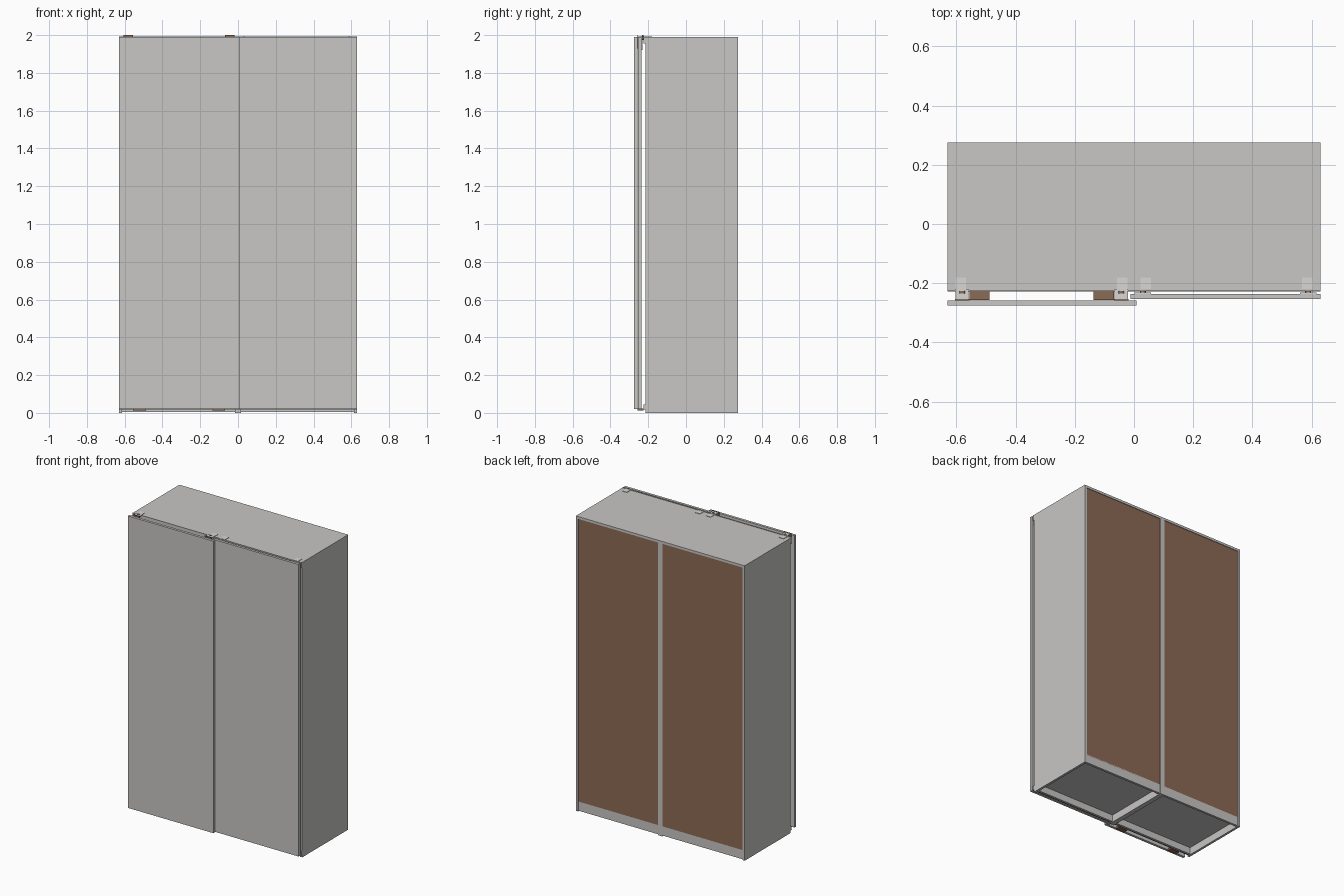
import bpy

cube = bpy.data.objects.get("Cube")
if cube:
    bpy.data.objects.remove(cube, do_unlink=True)


def material(name, rgb):
    m = bpy.data.materials.new(name)
    m.use_nodes = True
    m.diffuse_color = (*rgb, 1)
    m.node_tree.nodes["Principled BSDF"].inputs["Base Color"].default_value = (*rgb, 1)
    return m


GREY = material("warm grey laminate", (0.58, 0.57, 0.56))
BROWN = material("brown hardboard", (0.26, 0.145, 0.09))
STEEL = material("pale steel", (0.68, 0.68, 0.67))


def box(name, x, y, z, mat=GREY):
    """Box from (min, max) ranges on each axis."""
    bpy.ops.mesh.primitive_cube_add(size=1)
    o = bpy.context.object
    o.name = name
    o.location = [(a + b) / 2 for a, b in (x, y, z)]
    o.scale = [b - a for a, b in (x, y, z)]
    bpy.ops.object.transform_apply(location=False, rotation=False, scale=True)
    o.data.materials.append(mat)
    return o


def wheel(name, x, y, z, radius, depth, mat):
    bpy.ops.mesh.primitive_cylinder_add(vertices=16, radius=radius, depth=depth,
                                        location=(x, y, z), rotation=(1.5708, 0, 0))
    o = bpy.context.object
    o.name = name
    o.data.materials.append(mat)
    bpy.ops.object.shade_smooth_by_angle()


W, FRONT, BACK, TOP = 0.63, -0.215, 0.275, 1.99
T = 0.016          # board thickness
FLOOR = 0.05       # underside of the bottom board

# Two carcasses standing side by side
for side, s in (("left", 1), ("right", -1)):
    def span(a, b):
        return tuple(sorted((s * a, s * b)))
    inner = span(T, W - T)
    box(side + "_outer_side", span(W - T, W), (FRONT, BACK), (0, TOP))
    box(side + "_inner_side", span(0, T), (FRONT, BACK), (0, TOP))
    box(side + "_top_board", inner, (FRONT, BACK), (TOP - T, TOP))
    box(side + "_bottom_board", inner, (FRONT, BACK - 0.004), (FLOOR, FLOOR + T))
    box(side + "_front_plinth", inner, (FRONT + 0.01, FRONT + 0.01 + T), (0.004, FLOOR))
    box(side + "_back_plinth", inner, (BACK - 0.004 - T, BACK - 0.004), (0.004, FLOOR))
    box(side + "_back_panel", inner, (BACK - 0.008, BACK - 0.004), (FLOOR + 0.008, TOP - T), BROWN)

# Rails along the front edges
box("top_rail", (-W, W), (-0.224, FRONT), (1.955, TOP))
box("top_rail_lip", (-W, W), (-0.226, -0.222), (TOP - 0.004, TOP + 0.003))
box("bottom_rail", (-W, W), (-0.224, FRONT), (0.018, 0.045))
box("bottom_rail_lip", (-W, W), (-0.228, -0.222), (0.018, 0.022))

# Sliding doors, the right one running in front
box("right_door", (-W, 0.009), (-0.275, -0.258), (0.02, TOP))
box("left_door", (-0.012, W), (-0.253, -0.236), (0.02, TOP))

# Runners for the front door
for i, x in enumerate((-0.58, -0.043)):
    box(f"top_bracket_{i}", (x - 0.022, x + 0.022), (-0.258, -0.22), (TOP + 0.002, TOP + 0.006), STEEL)
    box(f"bracket_edge_{i}", (x - 0.025, x + 0.025), (-0.258, -0.254), (TOP - 0.06, 2.0), BROWN)
    wheel(f"front_roller_{i}", x, -0.23, 1.988, 0.012, 0.008, BROWN)
for i, x in enumerate((-0.522, -0.102)):
    box(f"bottom_guide_{i}", (x - 0.034, x + 0.034), (-0.257, -0.226), (0.012, 0.024), BROWN)

# Runners for the back door
for i, x in enumerate((0.03, 0.588)):
    box(f"back_door_bracket_{i}", (x - 0.028, x + 0.028), (-0.236, -0.231), (1.92, 1.993), STEEL)
    wheel(f"back_roller_{i}", x, -0.228, 1.985, 0.01, 0.006, BROWN)

# Thin plates holding the rail to the top
for i, x in enumerate((-0.585, -0.04, 0.04, 0.585)):
    box(f"rail_plate_{i}", (x - 0.018, x + 0.018), (-0.22, -0.18), (TOP, TOP + 0.003), STEEL)
